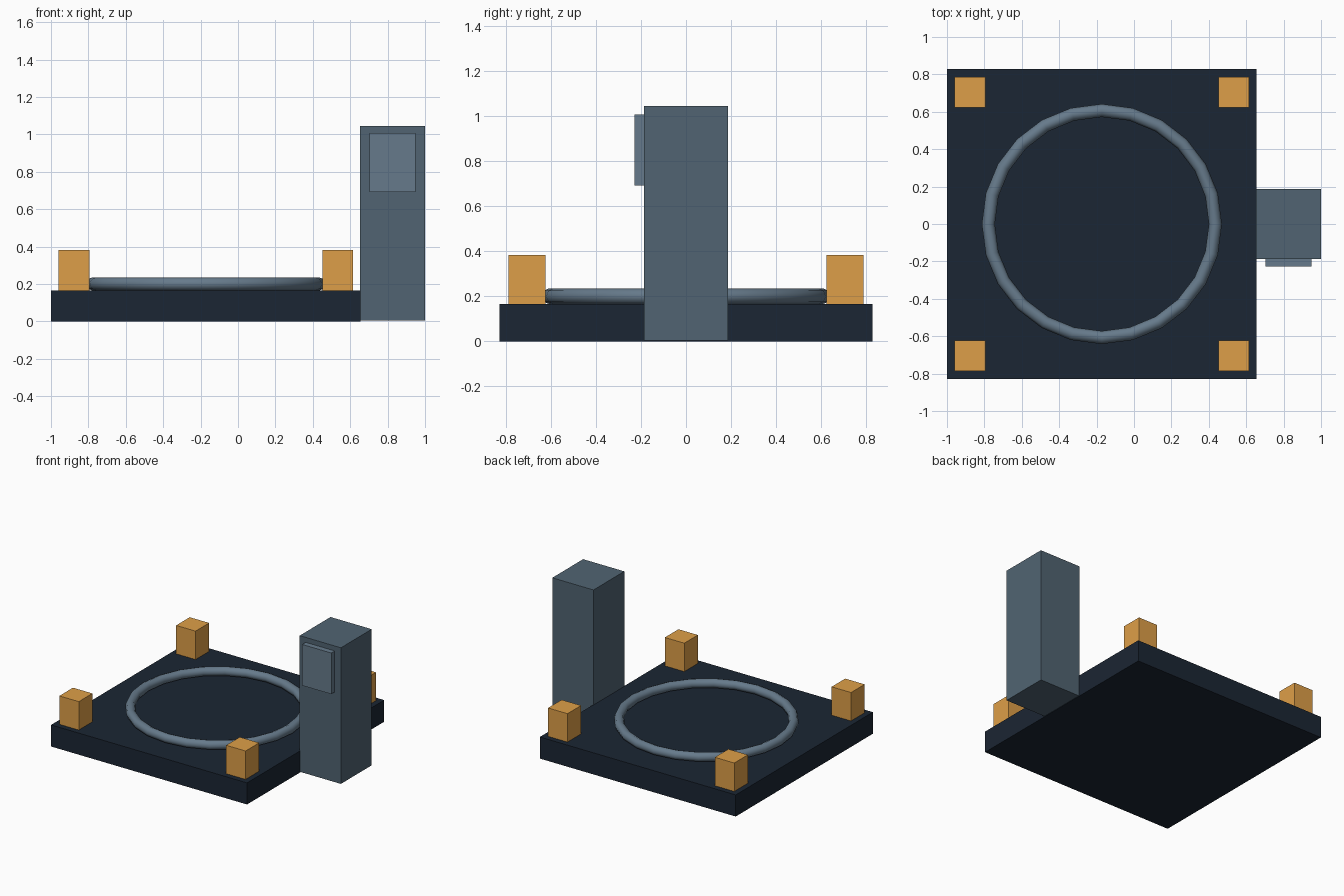
import bpy

if "Cube" in bpy.data.objects:
    bpy.data.objects.remove(bpy.data.objects["Cube"])


def material(name, rgb):
    m = bpy.data.materials.new(name)
    m.diffuse_color = (*rgb, 1)
    m.use_nodes = True
    m.node_tree.nodes["Principled BSDF"].inputs["Base Color"].default_value = m.diffuse_color
    return m


def box(name, lo, hi, mat):
    """Axis-aligned box from its low and high corners."""
    centre = [(a + b) / 2 for a, b in zip(lo, hi)]
    bpy.ops.mesh.primitive_cube_add(size=1, location=centre)
    ob = bpy.context.object
    ob.name = name
    ob.scale = [b - a for a, b in zip(lo, hi)]
    bpy.ops.object.transform_apply(location=False, rotation=False, scale=True)
    ob.data.materials.append(mat)
    return ob


navy = material("navy", (0.011, 0.019, 0.033))
slate = material("slate", (0.082, 0.127, 0.168))
light_slate = material("light_slate", (0.133, 0.195, 0.258))
orange = material("orange", (0.73, 0.347, 0.065))

HALF = 0.828          # half width of the square platform
CX = -1 + HALF        # platform centre
TOP = 0.165           # platform height

# Platform
box("platform", (CX - HALF, -HALF, 0), (CX + HALF, HALF, TOP), navy)

# Raised ring on the platform
bpy.ops.mesh.primitive_torus_add(major_segments=24, minor_segments=8,
                                 major_radius=0.607, minor_radius=0.035,
                                 location=(CX, 0, 0.2))
ring = bpy.context.object
ring.name = "floor_ring"
ring.data.materials.append(light_slate)
bpy.ops.object.shade_smooth()

# Corner posts
P, R = 0.705, 0.082
for sx, xn in ((-1, "left"), (1, "right")):
    for sy, yn in ((-1, "front"), (1, "back")):
        x, y = CX + sx * P, sy * P
        box(f"corner_post_{yn}_{xn}", (x - R, y - R, TOP), (x + R, y + R, 0.382), orange)

# Control pillar and its front panel
box("control_pillar", (0.652, -0.186, 0.004), (1, 0.186, 1.044), slate)
box("control_panel", (0.702, -0.228, 0.692), (0.948, -0.18, 1.006), light_slate)
